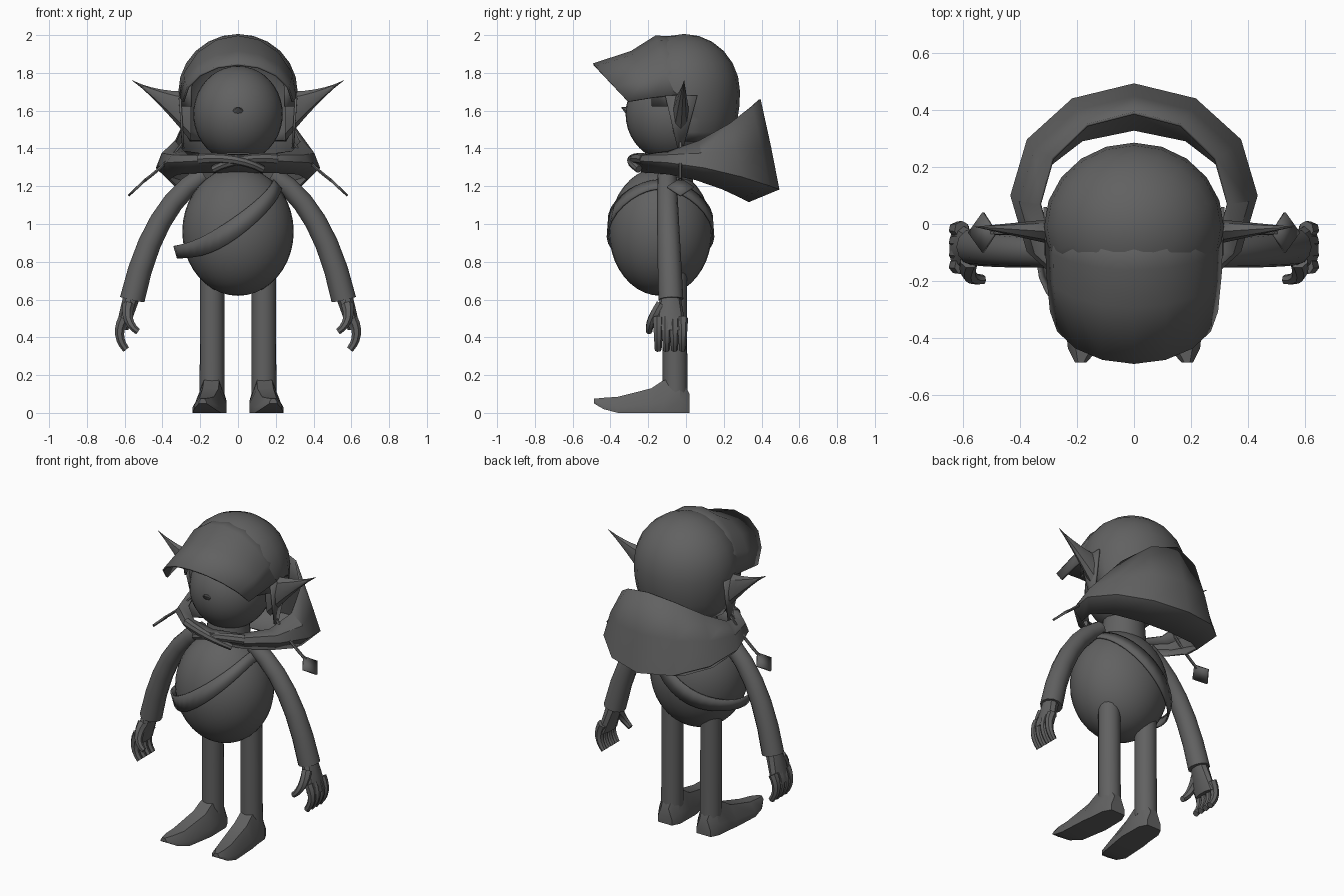
import bpy, bmesh
from math import sin, cos, pi, radians, sqrt
from mathutils import Vector

if "Cube" in bpy.data.objects:
    bpy.data.objects.remove(bpy.data.objects["Cube"])

charcoal = bpy.data.materials.new("charcoal_grey")
charcoal.use_nodes = True
colour = (0.12, 0.12, 0.12, 1)
charcoal.diffuse_color = colour
charcoal.node_tree.nodes["Principled BSDF"].inputs["Base Color"].default_value = colour


def make(name, verts, faces, mirror=False, thick=0, angle=35):
    """Mesh object with clean normals, optional mirroring and thickness."""
    mesh = bpy.data.meshes.new(name)
    mesh.from_pydata([tuple(v) for v in verts], [], faces)
    bm = bmesh.new()
    bm.from_mesh(mesh)
    bmesh.ops.remove_doubles(bm, verts=bm.verts, dist=0.0005)
    bmesh.ops.recalc_face_normals(bm, faces=bm.faces)
    bm.to_mesh(mesh)
    bm.free()
    mesh.shade_smooth()
    mesh.set_sharp_from_angle(angle=radians(angle))
    mesh.materials.append(charcoal)
    part = bpy.data.objects.new(name, mesh)
    bpy.context.collection.objects.link(part)
    if mirror:
        part.modifiers.new("Mirror", "MIRROR")
    if thick:
        solid = part.modifiers.new("Solidify", "SOLIDIFY")
        solid.thickness = thick
        solid.offset = 0


def loft(name, rings, closed=True, caps=True, keep=None, **options):
    """Skin a list of equally long point rings, keeping faces by a rule."""
    n = len(rings[0])
    verts = [Vector(point) for ring in rings for point in ring]
    faces = []
    for i in range(len(rings) - 1):
        for j in range(n if closed else n - 1):
            k = (j + 1) % n
            face = (i * n + j, i * n + k, (i + 1) * n + k, (i + 1) * n + j)
            if keep is None or keep(sum((verts[v] for v in face), Vector()) / 4):
                faces.append(face)
    if caps:
        faces += [tuple(range(n)), tuple(range(len(verts) - n, len(verts)))]
    make(name, verts, faces, **options)


def oval(centre, u, v, sides):
    angles = [2 * pi * i / sides for i in range(sides)]
    return [Vector(centre) + Vector(u) * cos(a) + Vector(v) * sin(a) for a in angles]


def ball(name, centre, size, sides=32, rows=20):
    """Ellipsoid made of stacked ovals."""
    x, y, z = centre
    rings = []
    for i in range(rows + 1):
        a = pi * i / rows
        rings.append(oval((x, y, z - size[2] * cos(a)), (size[0] * sin(a), 0, 0),
                          (0, size[1] * sin(a), 0), sides))
    loft(name, rings, caps=False)


def bow(name, start, pull, end, thick_start, thick_end, sides=12, steps=6, **options):
    """Tapered round limb along a curve pulled towards a middle point."""
    start, pull, end = Vector(start), Vector(pull), Vector(end)
    rings = []
    for i in range(steps + 1):
        t = i / steps
        centre = start * (1 - t) ** 2 + pull * 2 * t * (1 - t) + end * t * t
        along = ((pull - start) * (1 - t) + (end - pull) * t).normalized()
        across = Vector((0, 1, 0))
        across = (across - along * across.dot(along)).normalized()
        radius = thick_start + (thick_end - thick_start) * t
        rings.append(oval(centre, across * radius, along.cross(across) * radius, sides))
    loft(name, rings, **options)


# Round body and neck
BODY = Vector((0, -0.135, 0.96))
WIDE, DEEP, TALL = 0.295, 0.272, 0.34
ball("body", BODY, (WIDE, DEEP, TALL))
bow("neck", (0, -0.1, 1.2), (0, -0.1, 1.3), (0, -0.09, 1.4), 0.14, 0.12, sides=16)


def body_radius(z):
    return WIDE * sqrt(max(0.05, 1 - ((z - BODY.z) / TALL) ** 2))


# Shoulder strap sagging diagonally round the body, its end standing off the hip
strap = []
for i in range(37):
    a = 2 * pi * i / 36
    middle = sin(a) ** 2
    row = []
    for edge in (-0.04, 0.04):
        z = BODY.z
        for _ in range(30):
            target = 1.06 - 0.07 * middle + edge * (1 + 0.5 * middle) + 0.75 * body_radius(z) * cos(a)
            z = (z + target) / 2
        reach = body_radius(z) + 0.01 + 0.04 * max(0, -cos(a)) ** 6
        row.append((reach * cos(a), BODY.y + reach * sin(a) * DEEP / WIDE, z))
    strap.append(row)
loft("shoulder_strap", strap, closed=False, caps=False, thick=0.01)

# Head and small pointed nose
ball("head", (0, -0.07, 1.582), (0.237, 0.25, 0.254))
loft("nose", [oval((0, -0.305 - 0.037 * t, 1.592 + 0.025 * t), (0.036 * (1 - t) + 0.002, 0, 0),
                   (0, 0, 0.024 * (1 - t) + 0.002), 8) for t in (0, 0.5, 1)])


# Cap crown: a dome, open over the face and reaching lower at the back
def crown_keeps(c):
    if c.z > 1.86:
        return True
    return c.y > (-0.15 if c.z > 1.65 else 0)


crown = []
for degrees in range(90, -61, -15):
    a = radians(degrees)
    spread = cos(a) if a > 0 else cos(0.6 * a)
    crown.append(oval((0, -0.01, 1.7 + 0.3 * sin(a)), (0.31 * spread, 0, 0),
                      (0, 0.29 * spread, 0), 20))
loft("cap_crown", crown, caps=False, keep=crown_keeps, thick=0.012)

# Cap brim growing out of the crown: arches of side width, side y and z, rise forward and up
arches = [(0.3, 0, 1.68, 0.01, 0.305), (0.306, -0.07, 1.67, 0.09, 0.322),
          (0.303, -0.17, 1.66, 0.12, 0.25), (0.29, -0.3, 1.64, 0.19, 0.205)]
brim = []
for width, y, z, forward, up in arches:
    angles = [radians(a) for a in range(-88, 89, 22)]
    brim.append([(width * sin(a), y - forward * cos(a), z + up * cos(a)) for a in angles])
loft("cap_brim", brim, closed=False, caps=False, thick=0.012)

# Ear flaps, their cords and diamond tags
make("ear_flaps", [(0.308, -0.11, 1.68), (0.312, 0.06, 1.68), (0.29, -0.015, 1.4), (0.29, -0.045, 1.4)],
     [(0, 1, 2, 3)], mirror=True, thick=0.012)
bow("flap_cords", (0.29, -0.03, 1.43), (0.36, -0.03, 1.33), (0.5, -0.03, 1.225), 0.01, 0.009,
    sides=6, mirror=True)
make("cord_tags", [(0.485, -0.03, 1.24), (0.53, -0.1, 1.195), (0.58, -0.03, 1.15), (0.53, 0.04, 1.195)],
     [(0, 1, 2, 3)], mirror=True, thick=0.012)

# Long pointed ears, flaring towards the head
ears = []
for i in range(7):
    t = i / 6
    taper = (1 - t) ** 1.5 + 0.01
    ears.append(oval((0.25 + 0.31 * t, 0.02 * t - 0.03, 1.57 + 0.19 * t), (0, 0.05 * (1.01 - t), 0),
                     (0, 0, 0.13 * taper), 8))
loft("ears", ears, mirror=True)

# Hood hanging behind and wrapping forward as a collar.
# Each edge: half width, half depth, centre y, front height, extra height at the back
edges = [(0.33, 0.32, 0.07, 1.365, 0.295), (0.4, 0.365, 0.08, 1.36, 0.05),
         (0.43, 0.39, 0.1, 1.335, -0.15), (0.365, 0.28, 0.05, 1.275, -0.155)]
hood = []
for width, depth, y, z, lift in edges:
    angles = [2 * pi * i / 12 for i in range(12)]
    hood.append([(width * sin(a), y + depth * cos(a), z + lift * ((1 + cos(a)) / 2) ** 2) for a in angles])
loft("hood", hood, caps=False, thick=0.01, angle=32)

# Crossed collar ends
for side, name in ((1, "collar_end_left"), (-1, "collar_end_right")):
    bow(name, (0.2 * side, -0.22, 1.345), (0, -0.33 + 0.01 * side, 1.36), (-0.13 * side, -0.25, 1.29),
        0.03, 0.02, sides=8)

# Arms
bow("arms", (0.18, -0.1, 1.26), (0.45, -0.1, 1.1), (0.56, -0.08, 0.6), 0.05, 0.066, mirror=True)

# Hands: flattened palm, four curled fingers and a thumb
palm = []
for i in range(5):
    t = i / 4
    palm.append(oval((0.555 + 0.06 * t, -0.083, 0.64 - 0.2 * t), (0, 0.05 + 0.035 * t, 0),
                     (0.05 - 0.014 * t, 0, 0), 10))
loft("palms", palm, mirror=True)
for i, finger in enumerate(("index", "middle", "ring", "little")):
    y = 0.043 * i - 0.148
    bow(finger + "_fingers", (0.605, y, 0.5), (0.655, y, 0.41), (0.592, y, 0.335), 0.03, 0.019,
        sides=7, mirror=True)
bow("thumbs", (0.58, -0.13, 0.57), (0.6, -0.2, 0.48), (0.53, -0.195, 0.43), 0.033, 0.017,
    sides=7, mirror=True)

# Legs
bow("legs", (0.137, -0.06, 0.78), (0.137, -0.06, 0.4), (0.137, -0.057, 0.1), 0.064, 0.066,
    sides=16, mirror=True)

# Feet with long upturned toes: share of length, half width, sole and top heights
feet = []
for t, w, sole, top in [(0, 0.05, 0, 0.1), (0.1, 0.075, 0, 0.2), (0.28, 0.08, 0, 0.17), (0.4, 0.085, 0, 0.13),
                        (0.75, 0.075, 0, 0.085), (0.9, 0.055, 0.02, 0.08), (1, 0.02, 0.05, 0.075)]:
    x, y = 0.137 + 0.05 * t * t, 0.018 - 0.505 * t
    side = sole + (top - sole) * 0.35
    feet.append([(x - w, y, sole), (x - w, y, side), (x - w / 2, y, top),
                 (x + w / 2, y, top), (x + w, y, side), (x + w, y, sole)])
loft("feet", feet, mirror=True)
